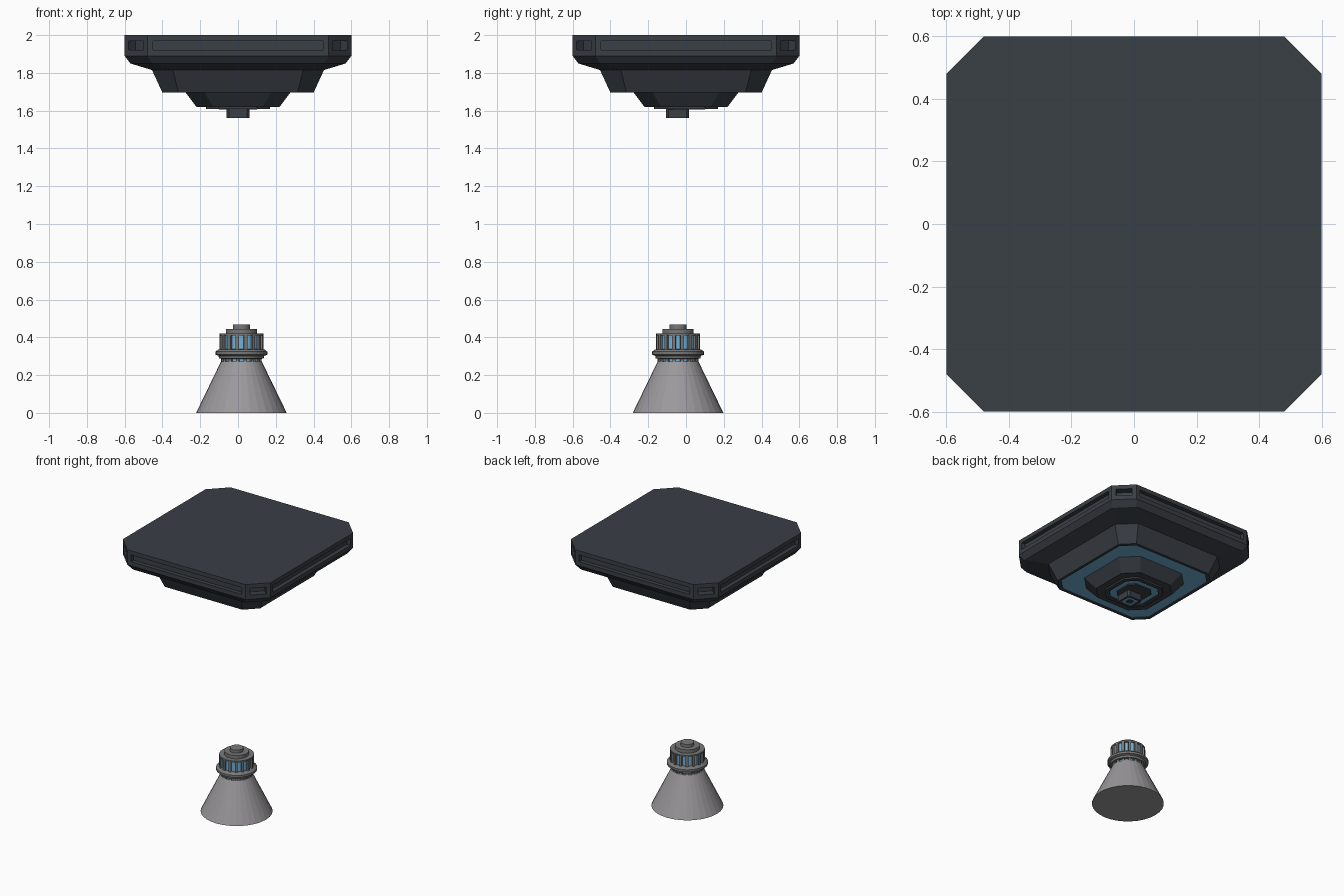
import bpy, bmesh, math
from mathutils import Matrix, Vector

if "Cube" in bpy.data.objects:
    bpy.data.objects.remove(bpy.data.objects["Cube"])


def mat(name, col):
    m = bpy.data.materials.new(name)
    m.diffuse_color = (*col, 1)
    m.use_nodes = True
    m.node_tree.nodes["Principled BSDF"].inputs["Base Color"].default_value = m.diffuse_color
    return m


DARK = mat("dark_slate", (0.042, 0.050, 0.062))
BLUE = mat("light_blue", (0.16, 0.44, 0.68))
GREY = mat("warm_grey", (0.33, 0.315, 0.33))
METAL = mat("mid_grey", (0.19, 0.19, 0.19))


def finish(bm, name, mats, loc=(0, 0, 0)):
    bmesh.ops.recalc_face_normals(bm, faces=bm.faces)
    me = bpy.data.meshes.new(name)
    bm.to_mesh(me)
    bm.free()
    for m in mats:
        me.materials.append(m)
    ob = bpy.data.objects.new(name, me)
    ob.location = loc
    bpy.context.collection.objects.link(ob)
    return ob


def octagon(h, c):
    k = h - c
    return [(h, -k), (h, k), (k, h), (-k, h), (-h, k), (-h, -k), (-k, -h), (k, -h)]


def circle(r, n):
    return [(r * math.cos(2 * math.pi * i / n), r * math.sin(2 * math.pi * i / n)) for i in range(n)]


def loft(rings, blue_bands=()):
    """Closed stack of rings [(points, z)], returns bmesh and faces by band."""
    bm = bmesh.new()
    rows = [[bm.verts.new((x, y, z)) for x, y in pts] for pts, z in rings]
    n = len(rows[0])
    bands = []
    for b, (lo, hi) in enumerate(zip(rows, rows[1:])):
        band = []
        for i in range(n):
            j = (i + 1) % n
            f = bm.faces.new((lo[i], lo[j], hi[j], hi[i]))
            f.material_index = 1 if b in blue_bands else 0
            band.append(f)
        bands.append(band)
    bm.faces.new(rows[0])
    bm.faces.new(rows[-1])
    bmesh.ops.recalc_face_normals(bm, faces=bm.faces)
    return bm, bands


def recess(bm, faces, border, depth):
    bmesh.ops.inset_individual(bm, faces=faces, thickness=border, use_even_offset=True)
    bmesh.ops.inset_individual(bm, faces=faces, thickness=0, depth=-depth)


# Ceiling unit: stepped octagonal slab with blue light rings underneath
steps = [(.6, .12, 2), (.6, .12, 1.89), (.57, .115, 1.85), (.455, .11, 1.815),
         (.40, .085, 1.695), (.38, .08, 1.695), (.38, .08, 1.70), (.28, .10, 1.70),
         (.22, .09, 1.62), (.17, .07, 1.62), (.17, .07, 1.608), (.14, .055, 1.608),
         (.14, .055, 1.614), (.10, .04, 1.614), (.10, .04, 1.606)]
bm, bands = loft([(octagon(h, c), z) for h, c, z in steps], (6, 12))
recess(bm, bands[0][0::2], .03, .03)
recess(bm, bands[0][1::2], .03, .05)
finish(bm, "ceiling_unit", [DARK, BLUE])

# Emitter block hanging below the slab
bm, _ = loft([(octagon(.06, .012), 1.61), (octagon(.06, .012), 1.56),
              (octagon(.045, .01), 1.56), (octagon(.045, .01), 1.565),
              (octagon(.02, .005), 1.565), (octagon(.02, .005), 1.56)], (3,))
finish(bm, "emitter", [DARK, BLUE], (0, -.045, 0))

# Floor lamp
C = (.018, -.042, 0)


def lathe(name, prof, m, n=32):
    bm, _ = loft([(circle(r, n), z) for r, z in prof])
    return finish(bm, name, [m], C)


def ribs(name, r, w, d, z0, z1, count):
    bm = bmesh.new()
    for i in range(count):
        M = (Matrix.Rotation(2 * math.pi * (i + .5) / count, 4, 'Z')
             @ Matrix.Translation(Vector((r, 0, (z0 + z1) / 2)))
             @ Matrix.Diagonal((d, w, z1 - z0, 1)))
        bmesh.ops.create_cube(bm, size=1, matrix=M)
    finish(bm, name, [METAL], C)


lathe("cone_base", [(.24, 0), (.108, .272)], GREY)
lathe("neck_light", [(.098, .268), (.098, .30)], BLUE)
ribs("neck_ribs", .100, .018, .016, .268, .295, 16)
lathe("collar", [(.105, .286), (.118, .288), (.121, .302), (.137, .308), (.137, .324),
                 (.122, .336), (.10, .338)], METAL)
lathe("lamp_light", [(.105, .335), (.105, .415)], BLUE)
ribs("lamp_ribs", .108, .018, .018, .335, .415, 16)
lathe("lamp_cap", [(.116, .410), (.116, .420), (.082, .420), (.082, .445),
                   (.045, .445), (.045, .467)], METAL)
